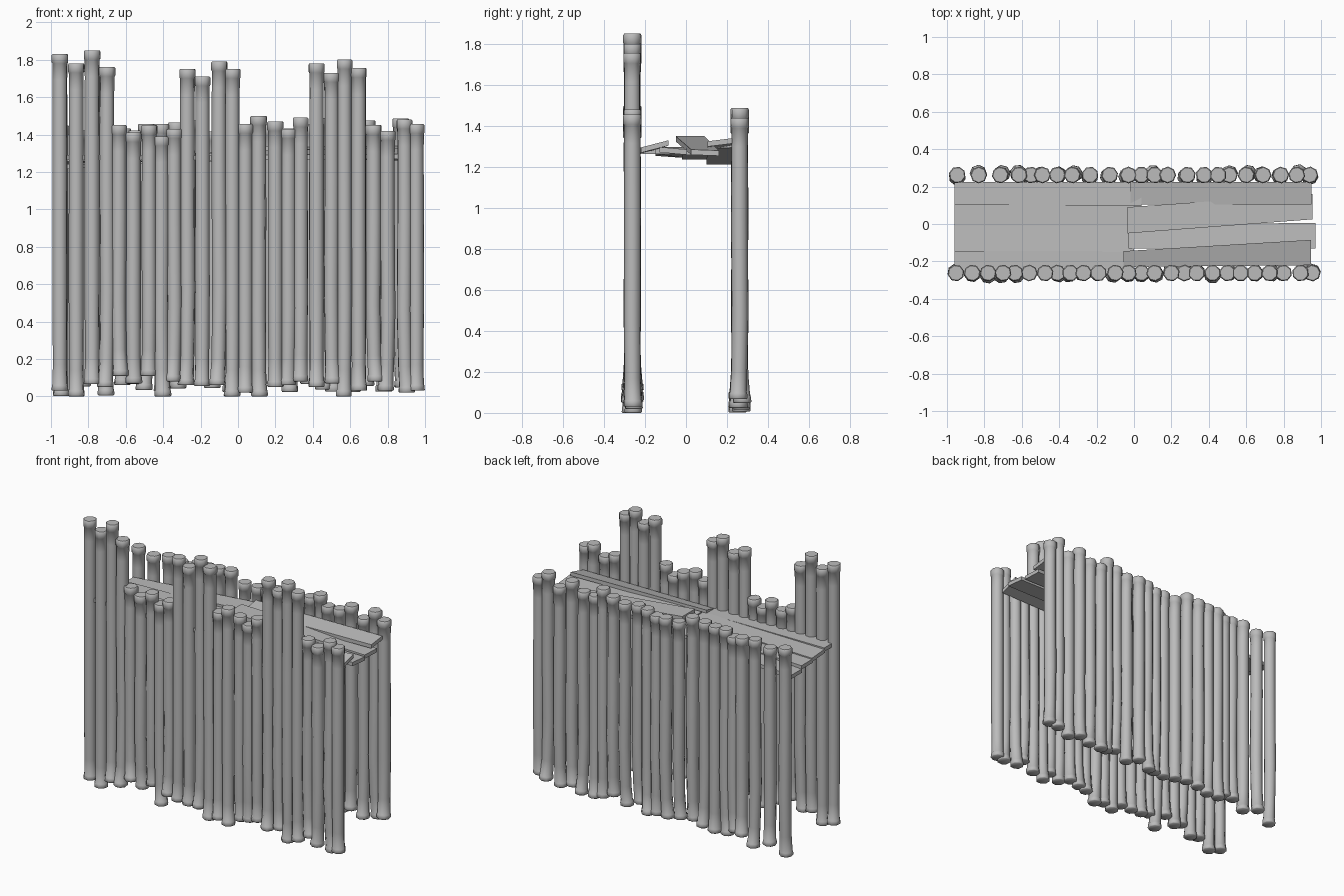
import bpy, bmesh, math, random

if "Cube" in bpy.data.objects:
    bpy.data.objects.remove(bpy.data.objects["Cube"])
random.seed(7)

wood = bpy.data.materials.new("grey_wood")
wood.diffuse_color = (0.5, 0.5, 0.5, 1)
wood.use_nodes = True
wood.node_tree.nodes["Principled BSDF"].inputs["Base Color"].default_value = wood.diffuse_color


def finish(bm, name, smooth):
    bmesh.ops.recalc_face_normals(bm, faces=bm.faces)
    me = bpy.data.meshes.new(name)
    bm.to_mesh(me)
    bm.free()
    me.materials.append(wood)
    if smooth:
        for p in me.polygons:
            p.use_smooth = True
        me.set_sharp_from_angle(angle=math.radians(50))
    ob = bpy.data.objects.new(name, me)
    bpy.context.scene.collection.objects.link(ob)
    return ob


def log(name, x, y, bottom, top):
    """Slightly crooked pole with a flared foot and a collared, bevelled head."""
    sides = 8
    turn = random.uniform(0, math.pi)
    fx, fy = random.uniform(-.012, .012), random.uniform(-.012, .012)
    if abs(x) > .9:
        fx = 0
    h = top - bottom
    # (height, radius, share of the foot's sideways offset)
    rings = [(bottom, .041, 1), (bottom + .005, .046, 1), (bottom + .03, .044, 1),
             (bottom + .035, .041, .9), (bottom + .14, .039, .3),
             (bottom + .3 * h, .041, -.2), (bottom + .65 * h, .041, .15),
             (top - .14, .040, .1), (top - .05, .041, 0), (top - .045, .045, 0),
             (top - .006, .045, 0), (top, .040, 0)]
    bm = bmesh.new()
    loops = []
    for z, r, k in rings:
        loops.append([bm.verts.new((x + fx * k + r * math.cos(turn + a * math.tau / sides),
                                    y + fy * k + r * math.sin(turn + a * math.tau / sides), z))
                      for a in range(sides)])
    for lo, hi in zip(loops, loops[1:]):
        for i in range(sides):
            j = (i + 1) % sides
            bm.faces.new((lo[i], lo[j], hi[j], hi[i]))
    bm.faces.new(loops[0][::-1])
    bm.faces.new(loops[-1])
    finish(bm, name, True)


def plank(name, left, right, t=.026):
    """Board between two ends, each given as x, front y, front z, back y, back z (top side)."""
    bm = bmesh.new()
    bmesh.ops.create_cube(bm, size=1)
    for v in bm.verts:
        x, y0, z0, y1, z1 = left if v.co.x < 0 else right
        front, low = v.co.y < 0, v.co.z < 0
        v.co = (x, y0 if front else y1, (z0 if front else z1) - (t if low else 0))
    finish(bm, name, False)


# Front wall: three taller battlements with lower stretches between
front = [(-.952, 1.83, .03), (-.865, 1.78, 0), (-.78, 1.85, .065), (-.70, 1.76, .05),
         (-.637, 1.45, .11), (-.56, 1.41, .07), (-.475, 1.45, .11), (-.41, 1.39, 0),
         (-.34, 1.43, .08), (-.27, 1.75, .06), (-.19, 1.71, .055), (-.10, 1.79, .06),
         (-.03, 1.75, 0), (.04, 1.455, .02), (.11, 1.50, 0), (.20, 1.47, .05),
         (.27, 1.43, .06), (.335, 1.49, .08), (.42, 1.78, .05), (.50, 1.73, .07),
         (.57, 1.80, 0), (.645, 1.755, .03), (.725, 1.45, .08), (.80, 1.42, .03),
         (.89, 1.48, .02), (.953, 1.455, .03)]
for n, (x, top, bottom) in enumerate(front):
    log(f"front_log_{n + 1}", x, -.262, bottom, top)

# Back wall: all low logs
back = [-.945, -.83, -.715, -.615, -.55, -.49, -.41, -.33, -.235, -.13, -.03, .04, .11,
        .18, .285, .375, .45, .51, .6, .69, .785, .87, .94]
for n, x in enumerate(back):
    log(f"back_log_{n + 1}", x, .262, random.uniform(0, .07), random.uniform(1.41, 1.49))

# Walkway boards, left half
plank("walkway_left_1", (-.96, -.27, 1.29, -.145, 1.29), (-.055, -.27, 1.288, -.145, 1.288))
plank("walkway_left_2", (-.96, -.15, 1.28, -.01, 1.27), (.0, -.15, 1.29, -.01, 1.29))
plank("walkway_left_3", (-.96, -.02, 1.262, .105, 1.262), (.04, -.02, 1.285, .105, 1.285))
plank("walkway_left_4", (-.96, .10, 1.238, .225, 1.238), (.04, .10, 1.315, .225, 1.32))

# Walkway boards, right half, loosely laid
plank("walkway_right_1", (-.055, -.23, 1.29, -.145, 1.31), (.945, -.22, 1.295, -.085, 1.33))
plank("walkway_right_2", (-.03, -.13, 1.298, .0, 1.298), (.97, -.13, 1.297, .005, 1.285))
plank("walkway_right_3", (-.035, -.05, 1.35, .09, 1.35), (.955, .025, 1.285, .16, 1.28))
plank("walkway_right_4", (-.02, .105, 1.31, .225, 1.33), (.95, .105, 1.325, .225, 1.34))
